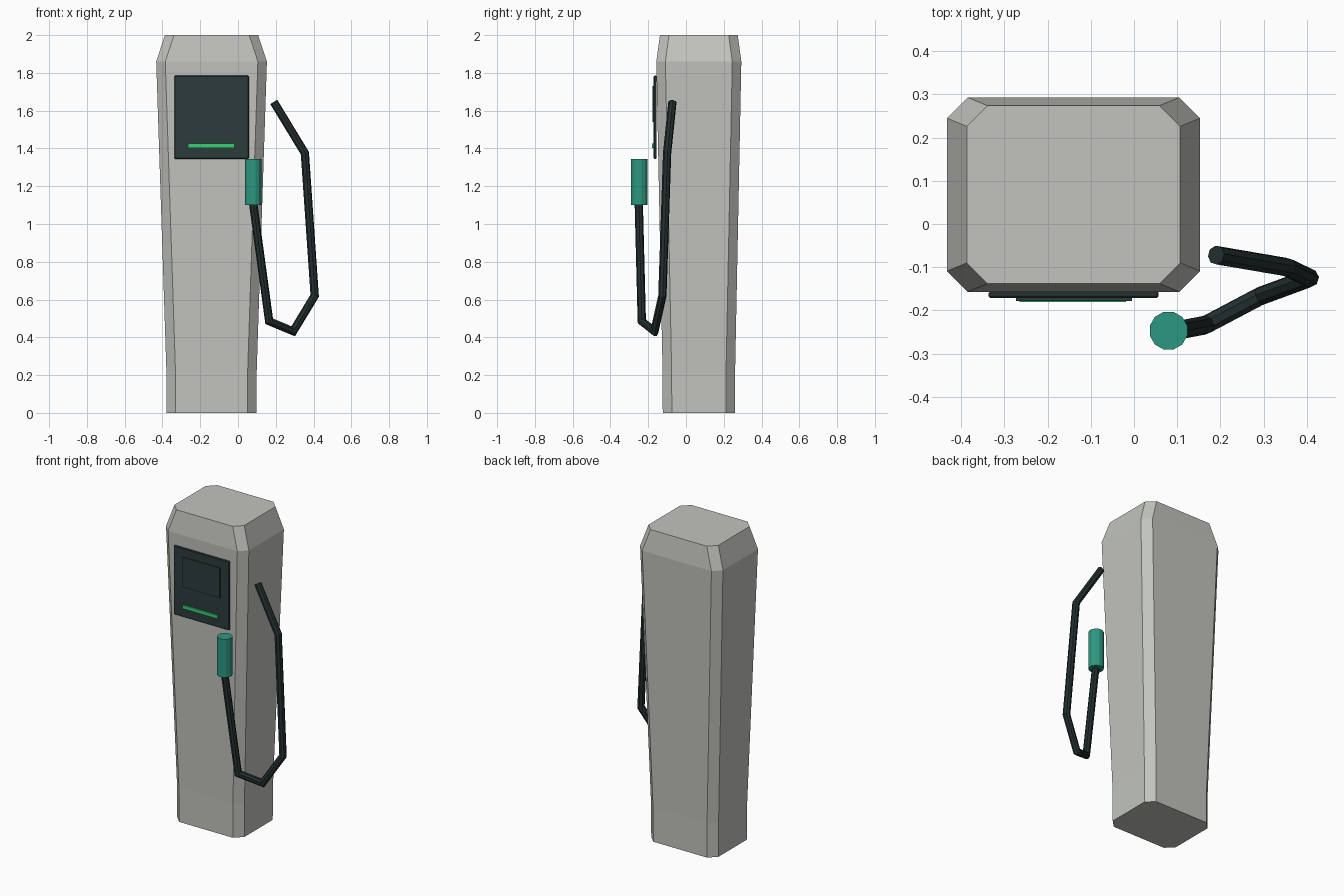
import bpy, bmesh, math
from mathutils import Vector

default = bpy.data.objects.get("Cube")
if default:
    bpy.data.objects.remove(default, do_unlink=True)


def material(name, color):
    m = bpy.data.materials.new(name)
    m.use_nodes = True
    m.diffuse_color = (*color, 1)
    m.node_tree.nodes["Principled BSDF"].inputs["Base Color"].default_value = (*color, 1)
    return m


GREY = material("warm grey", (0.54, 0.55, 0.51))
DARK = material("dark slate", (0.027, 0.045, 0.046))
RUBBER = material("black rubber", (0.017, 0.028, 0.029))
TEAL = material("teal", (0.027, 0.31, 0.22))
GREEN = material("light green", (0.04, 0.62, 0.18))


def finish(bm, name, mat):
    bmesh.ops.recalc_face_normals(bm, faces=bm.faces)
    mesh = bpy.data.meshes.new(name)
    bm.to_mesh(mesh)
    bm.free()
    mesh.materials.append(mat)
    obj = bpy.data.objects.new(name, mesh)
    bpy.context.collection.objects.link(obj)
    return obj


def loft(name, rings, mat):
    """Skin a list of equal-sized point rings and cap both ends."""
    bm = bmesh.new()
    loops = [[bm.verts.new(p) for p in ring] for ring in rings]
    for a, b in zip(loops, loops[1:]):
        for i in range(len(a)):
            j = (i + 1) % len(a)
            bm.faces.new((a[i], a[j], b[j], b[i]))
    bm.faces.new(loops[0])
    bm.faces.new(loops[-1])
    return finish(bm, name, mat)


def box(name, low, high, mat, bevel=0):
    low, high = Vector(low), Vector(high)
    bm = bmesh.new()
    bmesh.ops.create_cube(bm, size=1)
    for v in bm.verts:
        v.co = (low + high) / 2 + v.co * (high - low)
    if bevel:
        bmesh.ops.bevel(bm, geom=bm.edges[:], offset=bevel, segments=1, affect='EDGES')
    return finish(bm, name, mat)


def tube(name, points, radius, sides, mat):
    """Faceted tube with mitred corners."""
    pts = [Vector(p) for p in points]
    dirs = [(b - a).normalized() for a, b in zip(pts, pts[1:])]
    u = dirs[0].orthogonal().normalized()
    w = dirs[0].cross(u)
    ring = []
    for i in range(sides):
        t = math.tau * i / sides
        ring.append(pts[0] + radius * (u * math.cos(t) + w * math.sin(t)))
    rings = [ring]
    for i, d in enumerate(dirs):
        following = dirs[min(i + 1, len(dirs) - 1)]
        normal = (d + following).normalized()
        # slide the ring along the segment onto the corner plane
        ring = [p + d * ((pts[i + 1] - p).dot(normal) / d.dot(normal)) for p in ring]
        rings.append(ring)
    return loft(name, rings, mat)


def chamfered_ring(hx, hy, z, cx=-0.14, cy=0.068, cut=0.048):
    corners = [(hx, hy - cut), (hx - cut, hy), (cut - hx, hy), (-hx, hy - cut),
               (-hx, cut - hy), (cut - hx, -hy), (hx - cut, -hy), (hx, cut - hy)]
    return [(cx + x, cy + y, z) for x, y in corners]


# Cabinet: straight foot, flaring column, sloped cap
levels = [(0.238, 0.191, 0), (0.239, 0.192, 0.22), (0.293, 0.225, 1.86), (0.247, 0.206, 2)]
loft("cabinet", [chamfered_ring(*level) for level in levels], GREY)

# Front panel with raised screen and status light
box("display_panel", (-0.337, -0.171, 1.345), (0.057, -0.156, 1.785), DARK, 0.004)
box("screen", (-0.273, -0.178, 1.54), (-0.005, -0.170, 1.73), DARK)
box("status_light", (-0.265, -0.180, 1.403), (-0.018, -0.170, 1.425), GREEN)

# Nozzle grip
tube("nozzle_grip", [(0.08, -0.247, 1.10), (0.08, -0.247, 1.345)], 0.045, 12, TEAL)

# Hanging hose
path = [(0.08, -0.25, 1.11), (0.165, -0.234, 0.485), (0.292, -0.167, 0.432),
        (0.406, -0.125, 0.62), (0.354, -0.1, 1.375), (0.19, -0.072, 1.645)]
tube("hose", path, 0.022, 8, RUBBER)
